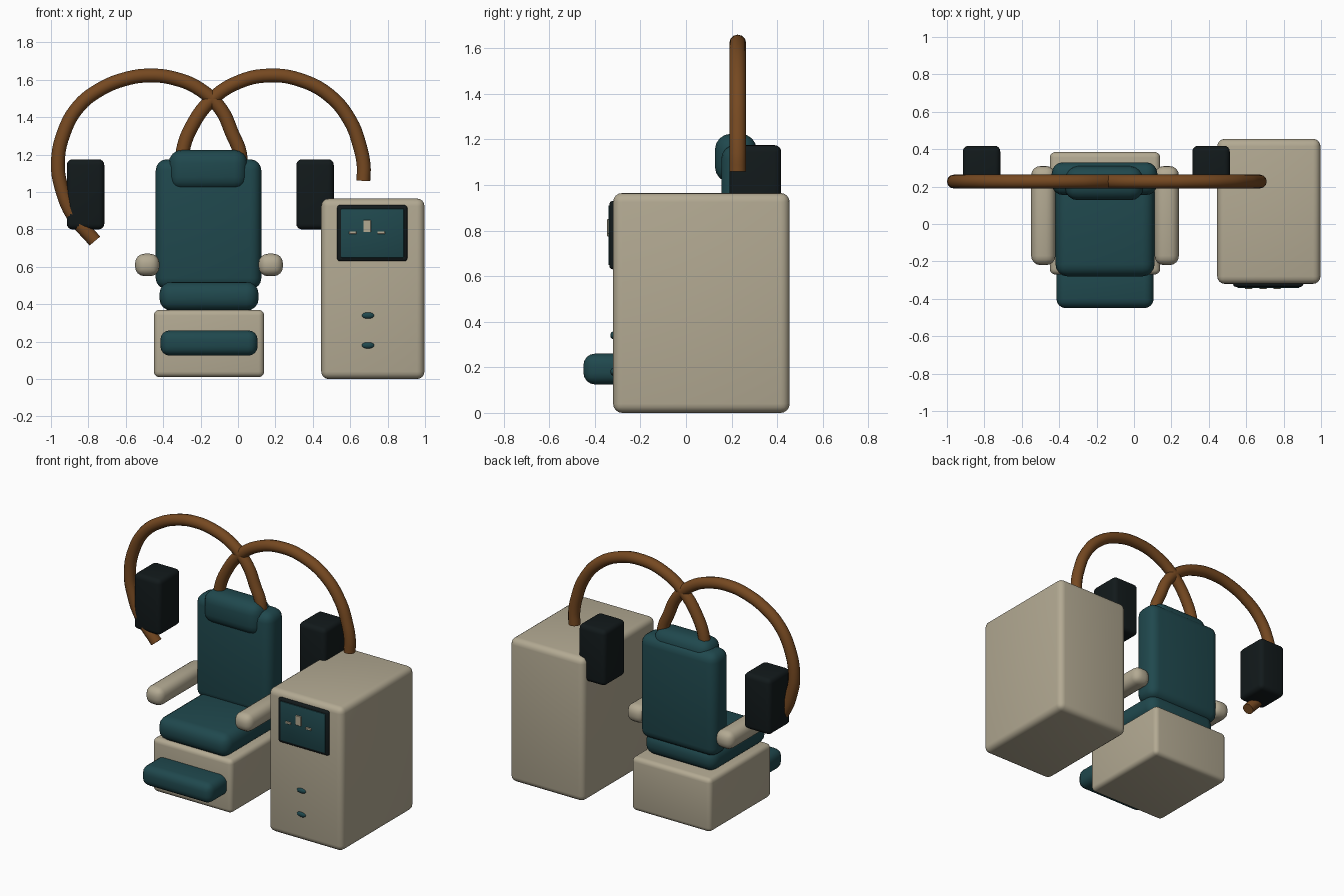
import bpy
from math import pi

if "Cube" in bpy.data.objects:
    bpy.data.objects.remove(bpy.data.objects["Cube"])


def material(name, rgb):
    m = bpy.data.materials.new(name)
    m.diffuse_color = (*rgb, 1)
    m.use_nodes = True
    m.node_tree.nodes["Principled BSDF"].inputs["Base Color"].default_value = m.diffuse_color
    return m


BEIGE = material("beige_plastic", (0.45, 0.40, 0.29))
TEAL = material("teal_padding", (0.014, 0.065, 0.075))
DARK = material("dark_casing", (0.006, 0.010, 0.011))
BROWN = material("brown_hose", (0.18, 0.066, 0.015))


def finish(obj, name, mat):
    obj.name = name
    obj.data.materials.append(mat)
    return obj


def box(name, x, y, z, bevel, mat, segments=4):
    """Rounded box given by its (min, max) range on each axis."""
    bpy.ops.mesh.primitive_cube_add(size=1, location=[(a + b) / 2 for a, b in (x, y, z)])
    obj = finish(bpy.context.object, name, mat)
    obj.scale = [b - a for a, b in (x, y, z)]
    bpy.ops.object.transform_apply(location=False, rotation=False, scale=True)
    mod = obj.modifiers.new("rounding", 'BEVEL')
    mod.width, mod.segments = bevel, segments
    bpy.ops.object.modifier_apply(modifier=mod.name)
    bpy.ops.object.shade_smooth_by_angle()
    return obj


def hose(name, points, y=0.227, radius=0.037):
    """Round hose through (x, z) points in one upright plane."""
    curve = bpy.data.curves.new(name, 'CURVE')
    curve.dimensions = '3D'
    curve.bevel_depth, curve.bevel_resolution = radius, 4
    curve.use_fill_caps, curve.resolution_u = True, 5
    spline = curve.splines.new('BEZIER')
    spline.bezier_points.add(len(points) - 1)
    for p, (px, pz) in zip(spline.bezier_points, points):
        p.co = (px, y, pz)
        p.handle_left_type = p.handle_right_type = 'AUTO'
    obj = bpy.data.objects.new(name, curve)
    bpy.context.collection.objects.link(obj)
    bpy.ops.object.select_all(action='DESELECT')
    obj.select_set(True)
    bpy.context.view_layer.objects.active = obj
    bpy.ops.object.convert(target='MESH')
    bpy.ops.object.shade_smooth_by_angle(angle=pi / 4)
    finish(bpy.context.object, name, BROWN)


# Chair
box("chair_base", (-0.45, 0.14), (-0.27, 0.385), (0.01, 0.37), 0.03, BEIGE)
box("seat", (-0.42, 0.11), (-0.28, 0.31), (0.365, 0.52), 0.065, TEAL)
box("footrest", (-0.415, 0.105), (-0.45, -0.20), (0.125, 0.26), 0.05, TEAL)
box("backrest", (-0.44, 0.125), (0.155, 0.33), (0.48, 1.175), 0.06, TEAL)
box("headrest", (-0.37, 0.05), (0.127, 0.31), (1.01, 1.225), 0.07, TEAL)
for side, cx in (("left", -0.485), ("right", 0.175)):
    box(side + "_armrest", (cx - 0.065, cx + 0.065), (-0.22, 0.31), (0.55, 0.67), 0.05, BEIGE)

# Speakers beside the backrest
for side, cx in (("left", -0.815), ("right", 0.412)):
    box(side + "_speaker", (cx - 0.1, cx + 0.1), (0.19, 0.418), (0.80, 1.175), 0.03, DARK)

# Console cabinet with screen
box("console", (0.445, 0.997), (-0.32, 0.455), (0.0, 0.965), 0.04, BEIGE)
box("screen_frame", (0.53, 0.905), (-0.336, -0.30), (0.63, 0.93), 0.014, DARK, 3)
box("screen", (0.55, 0.887), (-0.341, -0.32), (0.648, 0.912), 0.006, TEAL, 2)
box("screen_block", (0.67, 0.71), (-0.347, -0.33), (0.785, 0.85), 0.002, BEIGE, 1)
for i, cx in enumerate((0.613, 0.765)):
    box(f"screen_dash_{i + 1}", (cx - 0.02, cx + 0.02), (-0.347, -0.33),
        (0.775, 0.79), 0.002, BEIGE, 1)

# Oval console buttons
for i, cz in enumerate((0.34, 0.18)):
    bpy.ops.mesh.primitive_uv_sphere_add(segments=24, ring_count=12, radius=1,
                                         location=(0.695, -0.318, cz))
    button = finish(bpy.context.object, f"button_{i + 1}", TEAL)
    button.scale = (0.034, 0.014, 0.017)
    bpy.ops.object.shade_smooth()

# Overhead hoses
hose("left_hose", [(0.012, 1.13), (0.01, 1.21), (-0.03, 1.31), (-0.09, 1.44), (-0.205, 1.55),
                   (-0.34, 1.607), (-0.475, 1.623), (-0.607, 1.603), (-0.74, 1.547),
                   (-0.85, 1.46), (-0.93, 1.32), (-0.963, 1.147), (-0.94, 1.01),
                   (-0.885, 0.88), (-0.765, 0.738)])
hose("right_hose", [(-0.30, 1.13), (-0.295, 1.22), (-0.25, 1.345), (-0.14, 1.495),
                    (0.008, 1.59), (0.17, 1.623), (0.33, 1.6), (0.49, 1.515),
                    (0.60, 1.38), (0.65, 1.25), (0.672, 1.14), (0.67, 1.06)])
